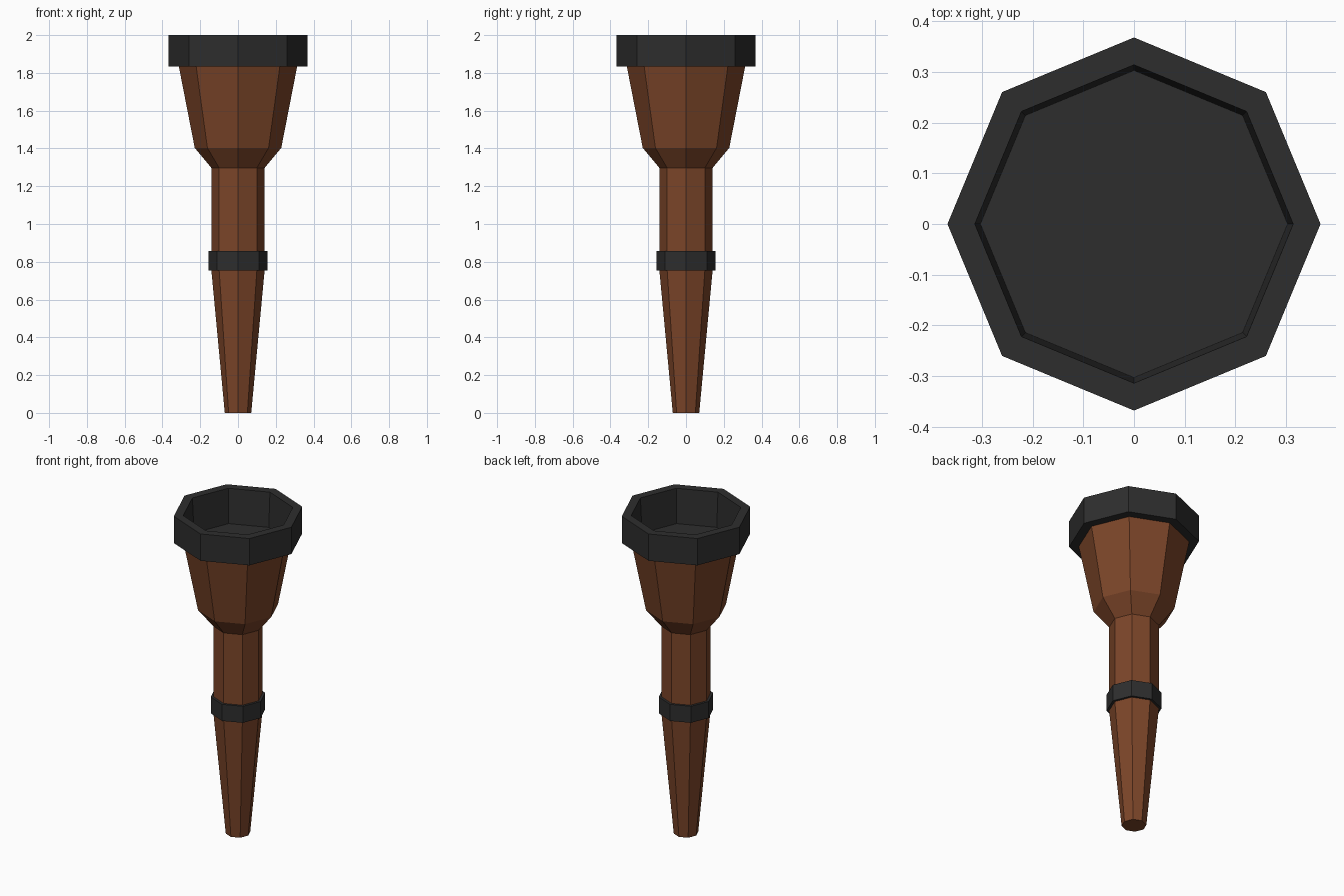
import bpy, bmesh
from math import cos, sin, pi

if "Cube" in bpy.data.objects:
    bpy.data.objects.remove(bpy.data.objects["Cube"])

SIDES = 8


def material(name, rgb):
    m = bpy.data.materials.new(name)
    m.diffuse_color = (*rgb, 1)
    m.use_nodes = True
    m.node_tree.nodes["Principled BSDF"].inputs["Base Color"].default_value = m.diffuse_color
    return m


wood = material("dark_wood", (0.20, 0.06, 0.022))
iron = material("black_iron", (0.027, 0.027, 0.027))


def lathe(name, profile, mat, closed=False, cap_start=False, cap_end=False):
    """Turn an (r, z) profile, listed upward on the outside, into an octagonal solid."""
    bm = bmesh.new()
    rings = [[bm.verts.new((r * cos(2 * pi * i / SIDES), r * sin(2 * pi * i / SIDES), z))
              for i in range(SIDES)] for r, z in profile]
    pairs = list(zip(rings, rings[1:]))
    if closed:
        pairs.append((rings[-1], rings[0]))
    for a, b in pairs:
        for i in range(SIDES):
            j = (i + 1) % SIDES
            bm.faces.new((a[i], a[j], b[j], b[i]))
    if cap_start:
        bm.faces.new(rings[0][::-1])
    if cap_end:
        bm.faces.new(rings[-1])
    me = bpy.data.meshes.new(name)
    bm.to_mesh(me)
    bm.free()
    me.materials.append(mat)
    ob = bpy.data.objects.new(name, me)
    bpy.context.collection.objects.link(ob)
    return ob


# Tapered shaft, straight neck and flared cup in wood
lathe("wooden_handle", [(0.07, 0), (0.141, 0.755), (0.141, 1.297), (0.229, 1.403), (0.313, 1.833)],
      wood, cap_start=True)

# Thin band around the grip
lathe("grip_band", [(0.138, 0.755), (0.156, 0.755), (0.156, 0.858), (0.138, 0.858)],
      iron, closed=True)

# Heavy rim collar with the recessed bowl floor
lathe("rim_and_bowl", [(0.311, 1.833), (0.368, 1.833), (0.368, 2.0), (0.314, 2.0), (0.303, 1.785)],
      iron, cap_end=True)
